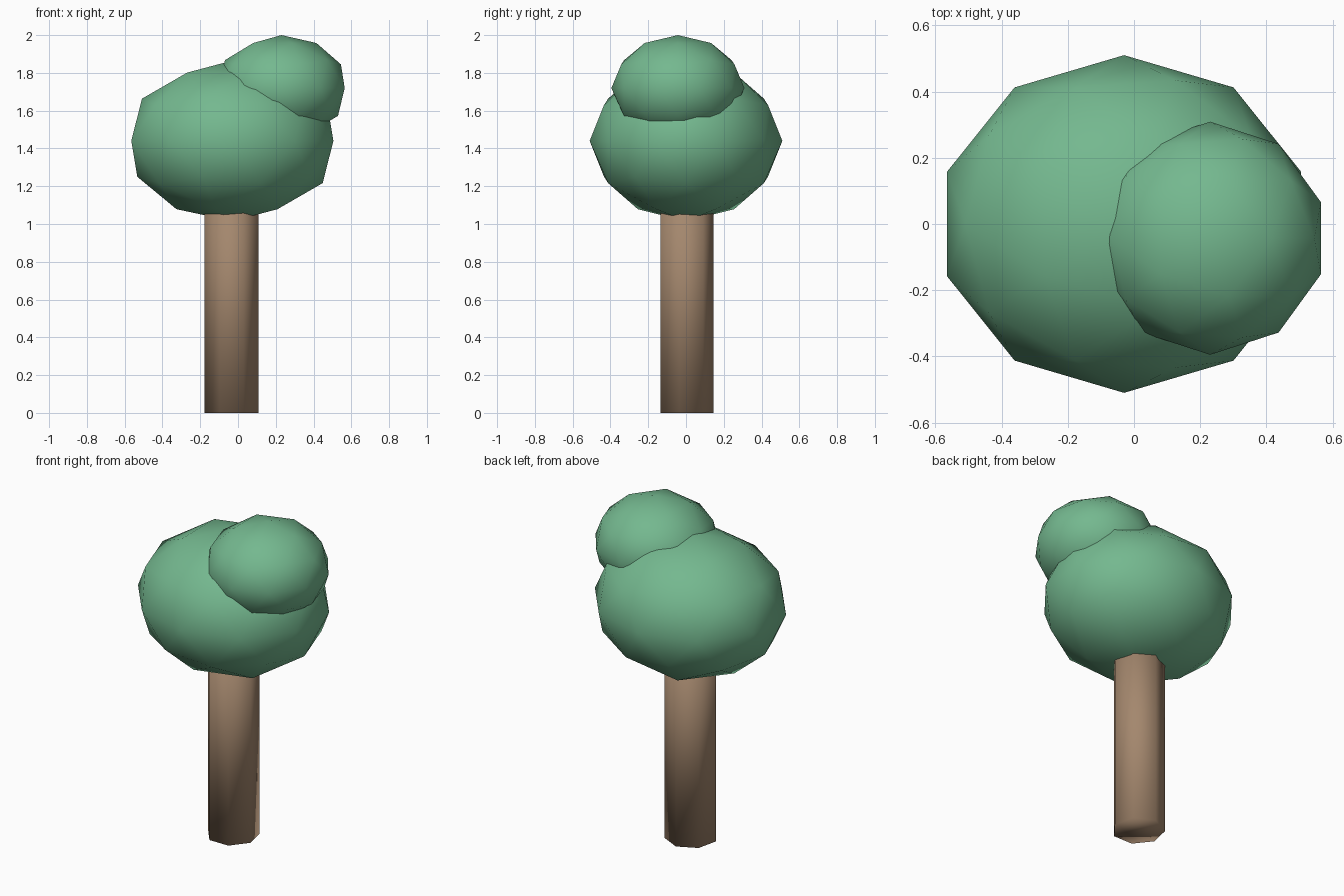
import bpy

# Remove the default cube
cube = bpy.data.objects.get("Cube")
if cube:
    bpy.data.objects.remove(cube, do_unlink=True)


def make_material(name, colour):
    mat = bpy.data.materials.new(name)
    mat.use_nodes = True
    mat.diffuse_color = colour
    bsdf = next(n for n in mat.node_tree.nodes if n.type == 'BSDF_PRINCIPLED')
    bsdf.inputs["Base Color"].default_value = colour
    bsdf.inputs["Roughness"].default_value = 0.9
    return mat


def finish(name, scale, mat):
    """Name, stretch, colour and fully smooth the active object."""
    obj = bpy.context.object
    obj.name = name
    obj.scale = scale
    bpy.ops.object.transform_apply(location=False, rotation=False, scale=True)
    obj.data.materials.append(mat)
    bpy.ops.object.shade_smooth()
    return obj


def foliage(name, centre, radii, mat):
    bpy.ops.mesh.primitive_ico_sphere_add(subdivisions=2, radius=1, location=centre)
    return finish(name, radii, mat)


leaf_green = make_material("leaf green", (0.175, 0.48, 0.275, 1))
bark_brown = make_material("bark brown", (0.37, 0.243, 0.154, 1))

# Trunk: seven-sided post running up into the crown
trunk_height = 1.3
bpy.ops.mesh.primitive_cylinder_add(vertices=7, radius=0.147, depth=trunk_height,
                                    location=(-0.034, -0.002, trunk_height / 2))
finish("trunk", (1, 1.01, 1), bark_brown)

# Crown: a large flattened clump with a smaller one on its upper left
foliage("main_crown", (-0.03, 0, 1.44), (0.5625, 0.51, 0.425), leaf_green)
foliage("small_crown", (0.23, -0.043, 1.72), (0.352, 0.352, 0.28), leaf_green)
